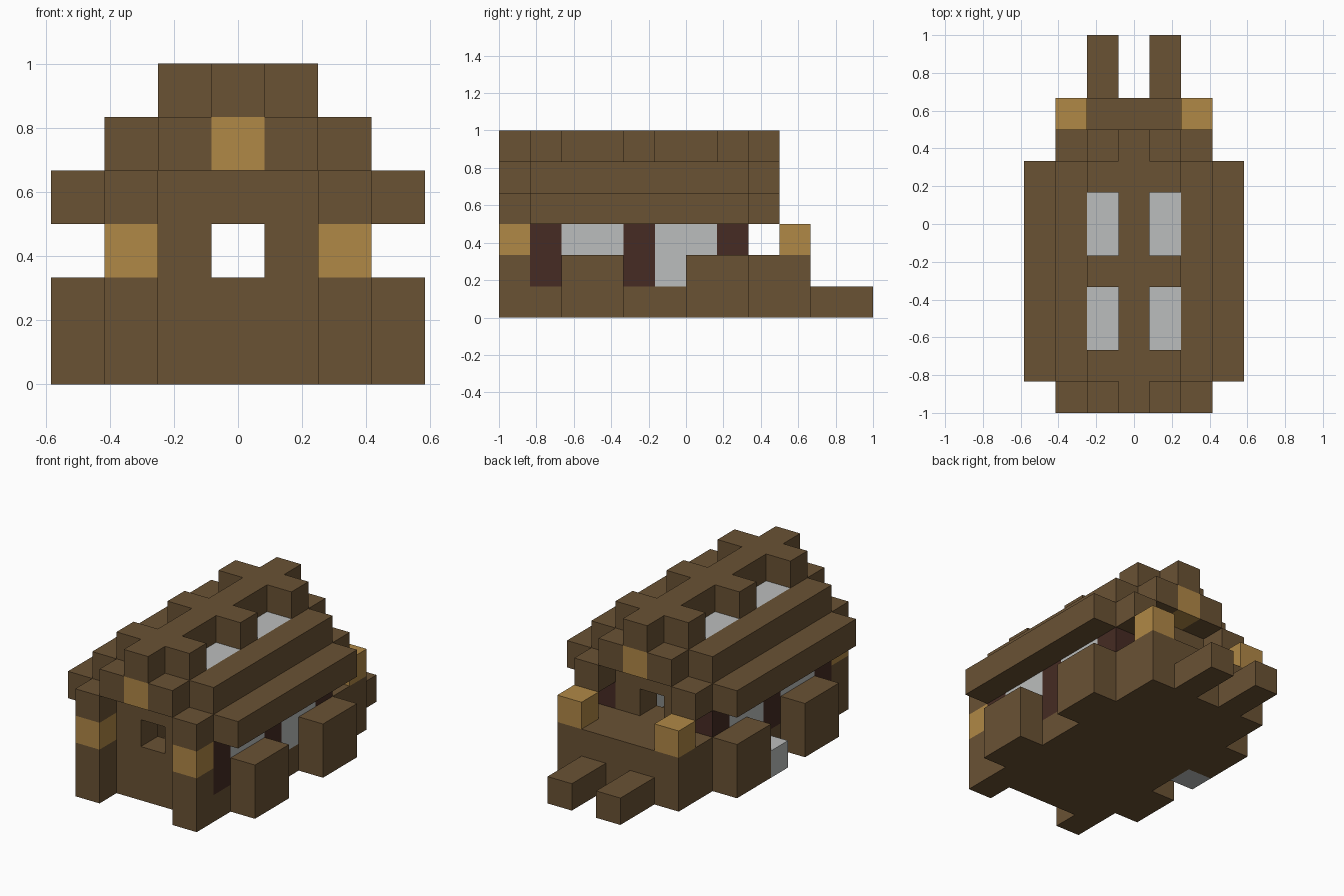
import bpy
import bmesh

CELL = 1 / 6  # everything sits on a grid of 7 x 12 x 6 cells

if "Cube" in bpy.data.objects:
    bpy.data.objects.remove(bpy.data.objects["Cube"], do_unlink=True)


def material(name, rgb):
    m = bpy.data.materials.new(name)
    m.use_nodes = True
    m.diffuse_color = (*rgb, 1)
    m.node_tree.nodes["Principled BSDF"].inputs["Base Color"].default_value = (*rgb, 1)
    return m


BROWN = material("brown wood", (0.144, 0.084, 0.034))
TAN = material("tan wood", (0.434, 0.246, 0.061))
DARK = material("dark log", (0.061, 0.024, 0.017))
PALE = material("pale glass", (0.50, 0.515, 0.51))


def block(name, mat, xs, ys, zs):
    """Box spanning inclusive cell ranges; x cells are counted from the middle."""
    lo = [(xs[0] - 0.5) * CELL, ys[0] * CELL - 1, zs[0] * CELL]
    hi = [(xs[1] + 0.5) * CELL, (ys[1] + 1) * CELL - 1, (zs[1] + 1) * CELL]
    bm = bmesh.new()
    bmesh.ops.create_cube(bm, size=1)
    for v in bm.verts:
        v.co = [(a + b) / 2 + c * (b - a) for a, b, c in zip(lo, hi, v.co)]
    mesh = bpy.data.meshes.new(name)
    bm.to_mesh(mesh)
    bm.free()
    mesh.materials.append(mat)
    obj = bpy.data.objects.new(name, mesh)
    bpy.context.collection.objects.link(obj)


def pair(name, mat, x, ys, zs):
    """The same block on both sides."""
    block("left_" + name, mat, (x, x), ys, zs)
    block("right_" + name, mat, (-x, -x), ys, zs)


# Floor, porch deck and back steps
block("floor", BROWN, (-2, 2), (1, 7), (0, 0))
block("porch_deck", BROWN, (-2, 2), (8, 9), (0, 1))
pair("back_step", BROWN, 1, (10, 11), (0, 0))

# Gable walls, each with a window opening in the middle
for side, y in (("front", 1), ("back", 7)):
    block(side + "_wall_base", BROWN, (-1, 1), (y, y), (1, 1))
    pair(side + "_wall_pier", BROWN, 1, (y, y), (2, 2))
    block(side + "_wall_head", BROWN, (-1, 1), (y, y), (3, 3))

# Corner posts with tan bands
pair("front_post", BROWN, 2, (0, 0), (0, 1))
pair("front_post_band", TAN, 2, (0, 0), (2, 2))
pair("porch_post_cap", TAN, 2, (9, 9), (2, 2))

# Side walls: log pillars, windows and panels
for y in (1, 4, 7):
    pair("log_pillar", DARK, 2, (y, y), (1, 2))
for y in (2, 5):
    pair("side_window", PALE, 2, (y, y + 1), (2, 2))
pair("front_side_panel", BROWN, 2, (2, 3), (1, 1))
pair("low_window", PALE, 2, (5, 5), (1, 1))
pair("back_side_panel", BROWN, 2, (6, 6), (1, 1))

# Planter boxes along the sides, and one pale stone
for y in (2, 6):
    pair("planter", BROWN, 3, (y, y + 1), (0, 1))
block("pale_stone", PALE, (-3, -3), (5, 5), (0, 0))

# Stepped roof: short eaves alternate with long beams
pair("eave", BROWN, 3, (1, 7), (3, 3))
pair("lower_beam", BROWN, 2, (0, 8), (3, 3))
pair("upper_eave", BROWN, 2, (1, 7), (4, 4))
for start, end in ((0, 1), (4, 4), (7, 8)):
    pair("upper_beam", BROWN, 1, (start, end), (4, 4))
for y in (2, 5):
    pair("skylight", PALE, 1, (y, y + 1), (4, 4))
for side, y in (("front", 0), ("back", 8)):
    block(side + "_gable_block", TAN, (0, 0), (y, y), (4, 4))
for y in (1, 7):
    block("gable_filler", BROWN, (0, 0), (y, y), (4, 4))

# Ridge and its cross arms
block("ridge", BROWN, (0, 0), (0, 8), (5, 5))
for y in (1, 4, 7):
    pair("ridge_arm", BROWN, 1, (y, y), (5, 5))
